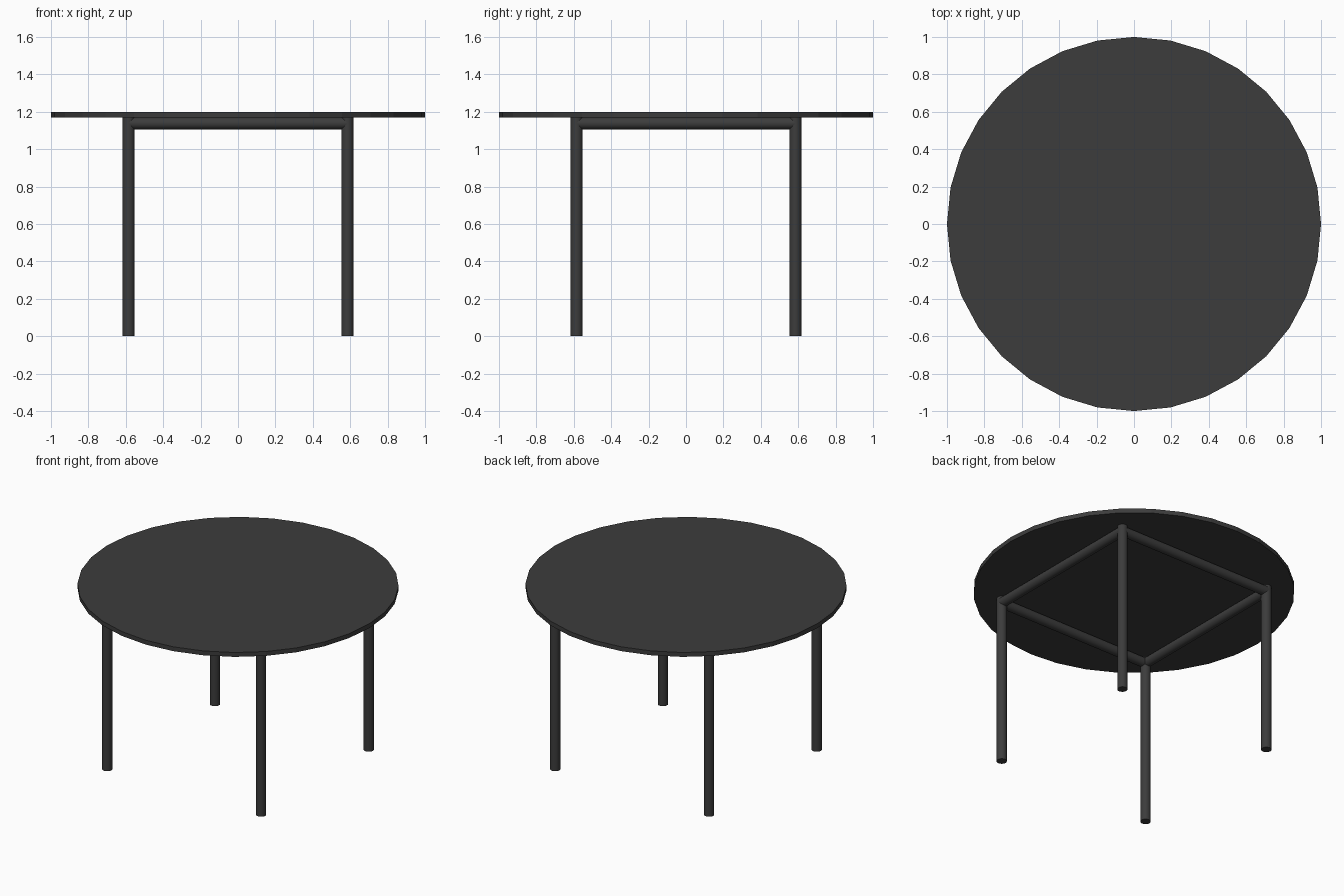
import bpy
import math

cube = bpy.data.objects.get("Cube")
if cube:
    bpy.data.objects.remove(cube, do_unlink=True)

charcoal = bpy.data.materials.new("charcoal")
charcoal.use_nodes = True
colour = (0.045, 0.045, 0.045, 1)
charcoal.diffuse_color = colour
charcoal.node_tree.nodes["Principled BSDF"].inputs["Base Color"].default_value = colour

TOP_UNDER = 1.17
SPREAD = 0.585
RADIUS = 0.032


def cylinder(name, radius, length, location, sides, rotation=(0, 0, 0)):
    bpy.ops.mesh.primitive_cylinder_add(vertices=sides, radius=radius, depth=length,
                                        location=location, rotation=rotation)
    part = bpy.context.object
    part.name = name
    part.data.materials.append(charcoal)
    return part


# Thin faceted round top
cylinder("table_top", 1, 0.03, (0, 0, TOP_UNDER + 0.015), 32)

# Round legs
for y, depth_name in ((-SPREAD, "front"), (SPREAD, "back")):
    for x, side_name in ((-SPREAD, "right"), (SPREAD, "left")):
        cylinder(f"{depth_name}_{side_name}_leg", RADIUS, TOP_UNDER,
                 (x, y, TOP_UNDER / 2), 24)
        bpy.ops.object.shade_smooth_by_angle(angle=math.radians(40))

# Round rails joining the legs under the top
rail_z = TOP_UNDER - RADIUS
quarter = math.pi / 2
for sign, x_name, y_name in ((-1, "right", "front"), (1, "left", "back")):
    for name, place, turn in ((y_name, (0, sign * SPREAD, rail_z), (0, quarter, 0)),
                              (x_name, (sign * SPREAD, 0, rail_z), (quarter, 0, 0))):
        cylinder(f"{name}_rail", RADIUS, 2 * SPREAD, place, 24, turn)
        bpy.ops.object.shade_smooth_by_angle(angle=math.radians(40))
